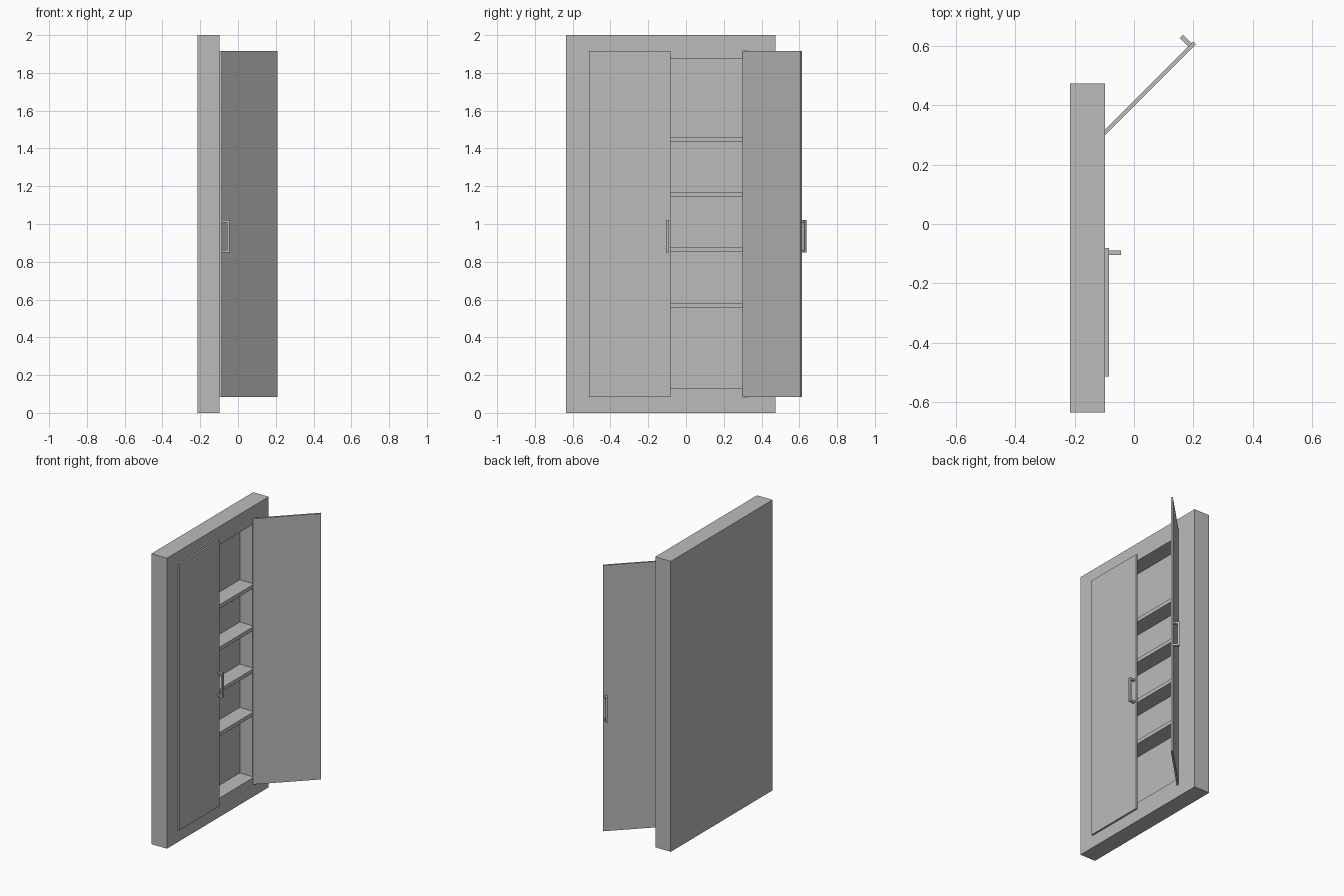
import bpy, bmesh, math
from mathutils import Matrix, Vector

default = bpy.data.objects.get("Cube")
if default:
    bpy.data.objects.remove(default, do_unlink=True)

grey = bpy.data.materials.new("plain grey")
grey.use_nodes = True
COLOUR = (0.5, 0.5, 0.5, 1)
grey.diffuse_color = COLOUR
grey.node_tree.nodes["Principled BSDF"].inputs["Base Color"].default_value = COLOUR


def add_box(bm, lo, hi):
    lo, hi = Vector(lo), Vector(hi)
    size = hi - lo
    matrix = Matrix.Translation((lo + hi) / 2) @ Matrix.Diagonal((*size, 1))
    bmesh.ops.create_cube(bm, size=1, matrix=matrix)


def finish(name, bm, matrix=Matrix()):
    mesh = bpy.data.meshes.new(name)
    bm.to_mesh(mesh)
    bm.free()
    mesh.materials.append(grey)
    obj = bpy.data.objects.new(name, mesh)
    obj.matrix_world = matrix
    bpy.context.collection.objects.link(obj)
    return obj


def box(name, lo, hi, matrix=Matrix()):
    bm = bmesh.new()
    add_box(bm, lo, hi)
    return finish(name, bm, matrix)


BACK, FACE = -0.215, -0.097
INNER_BACK = -0.206
OPEN_Y = (-0.475, 0.314)
OPEN_Z = (0.13, 1.875)

# Cabinet body: a block whose front face is inset and pushed inwards
bm = bmesh.new()
add_box(bm, (BACK, -0.635, 0), (FACE, 0.473, 2))
front = max(bm.faces, key=lambda f: f.calc_center_median().x)
centre = front.calc_center_median()
bmesh.ops.inset_region(bm, faces=[front], thickness=0.1)
for v in front.verts:
    v.co.y = OPEN_Y[v.co.y > centre.y]
    v.co.z = OPEN_Z[v.co.z > centre.z]
pushed = bmesh.ops.extrude_face_region(bm, geom=[front])["geom"]
for v in [g for g in pushed if isinstance(g, bmesh.types.BMVert)]:
    v.co.x = INNER_BACK
if front.is_valid:
    bmesh.ops.delete(bm, geom=[front], context="FACES_ONLY")
bmesh.ops.recalc_face_normals(bm, faces=bm.faces)
finish("cabinet_body", bm)

# Shelves, flush with the front of the body
for i, z in enumerate((0.555, 0.853, 1.143, 1.434)):
    box(f"shelf_{i + 1}", (INNER_BACK, OPEN_Y[0], z), (FACE, OPEN_Y[1], z + 0.026))

# Doors in hinge space: width along y, outer side towards +x
WIDTH, THICK = 0.433, 0.013
BOTTOM, TOP = 0.085, 1.915


def door(side, matrix, direction):
    def span(a, b):
        return sorted((a * direction, b * direction))

    y0, y1 = span(0, WIDTH)
    box(f"{side}_door", (0, y0, BOTTOM), (THICK, y1, TOP), matrix)

    # Bracket handle: two short posts and an upright grip
    y0, y1 = span(WIDTH - 0.024, WIDTH - 0.009)
    low, high, bar, reach = 0.85, 1.02, 0.013, 0.053
    bm = bmesh.new()
    for z in (low, high - bar):
        add_box(bm, (THICK, y0, z), (reach - bar, y1, z + bar))
    add_box(bm, (reach - bar, y0, low), (reach, y1, high))
    finish(f"{side}_handle", bm, matrix)


door("closed", Matrix.Translation((FACE, -0.514, 0)), 1)
door("open", Matrix.Translation((FACE, 0.300, 0)) @ Matrix.Rotation(math.radians(135), 4, "Z"), -1)
